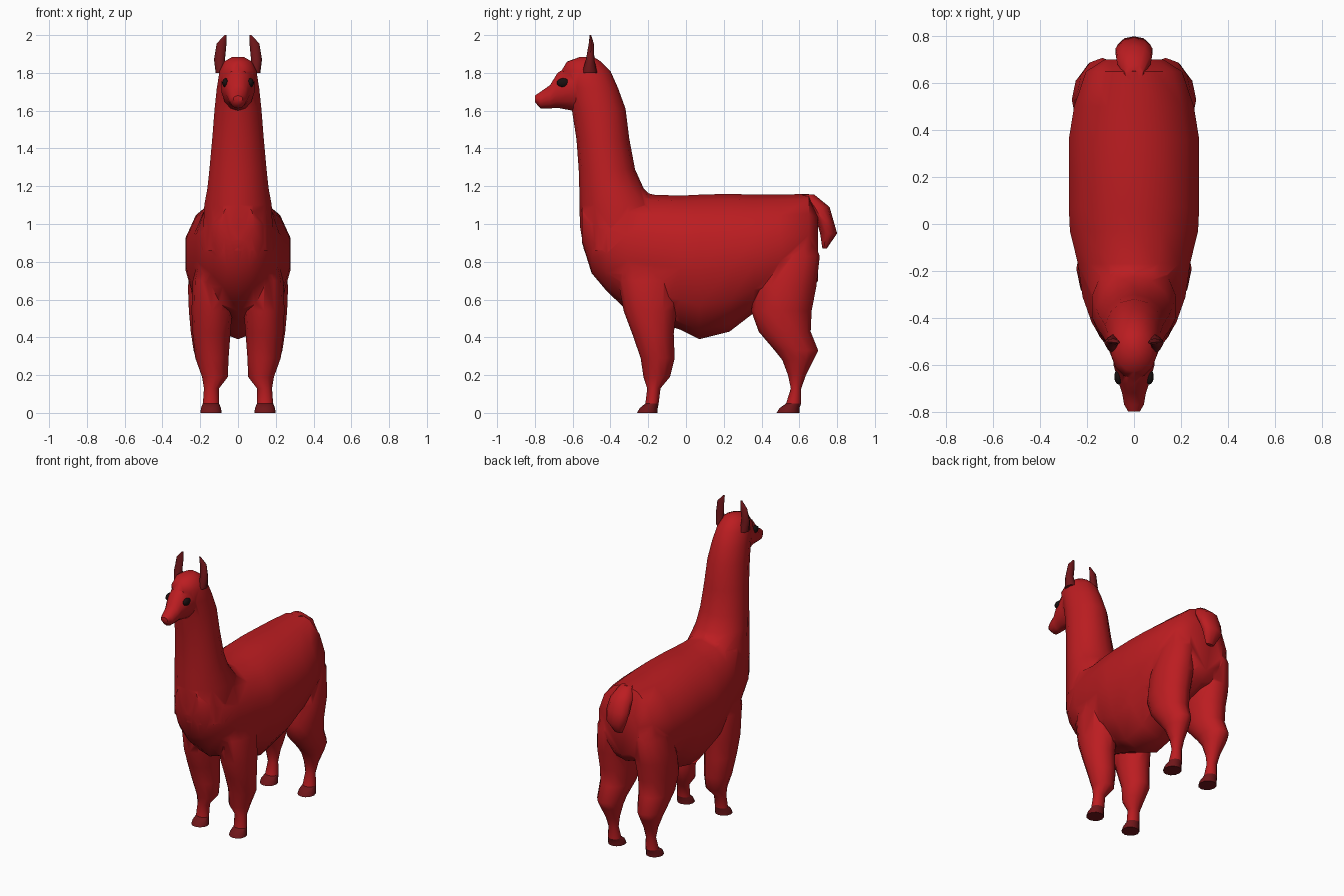
import bpy, bmesh, math


def material(name, rgb):
    m = bpy.data.materials.new(name)
    m.diffuse_color = (*rgb, 1)
    return m


RED = material("red wool", (0.5, 0.012, 0.015))
DARK = material("dark red", (0.16, 0.008, 0.01))
BLACK = material("black", (0.01, 0.005, 0.005))


def smooth(ob, angle=50):
    bpy.ops.object.select_all(action='DESELECT')
    ob.select_set(True)
    bpy.context.view_layer.objects.active = ob
    bpy.ops.object.shade_smooth_by_angle(angle=math.radians(angle))


def loft(name, axis, rows, mat, sides=14):
    """Closed skin over rings: (position, low, high, centre x, half width, [widest level])."""
    bm = bmesh.new()
    rings = []
    for t, lo, hi, cx, w, *mid in rows:
        m = mid[0] if mid else (lo + hi) / 2
        ring = []
        for i in range(sides):
            a = 2 * math.pi * i / sides + math.pi / 2
            s = math.sin(a)
            v = m + s * ((hi - m) if s > 0 else (m - lo))
            x = cx + w * math.cos(a)
            ring.append(bm.verts.new((x, v, t) if axis == 'z' else (x, t, v)))
        rings.append(ring)
    for r0, r1 in zip(rings, rings[1:]):
        for i in range(sides):
            j = (i + 1) % sides
            bm.faces.new((r0[i], r0[j], r1[j], r1[i]))
    bm.faces.new(rings[0])
    bm.faces.new(rings[-1])
    bmesh.ops.recalc_face_normals(bm, faces=bm.faces)
    me = bpy.data.meshes.new(name)
    bm.to_mesh(me)
    bm.free()
    me.materials.append(mat)
    ob = bpy.data.objects.new(name, me)
    bpy.context.collection.objects.link(ob)
    return ob


def unite(target, other):
    bpy.context.view_layer.objects.active = target
    mod = target.modifiers.new("union", 'BOOLEAN')
    mod.operation, mod.solver, mod.object = 'UNION', 'EXACT', other
    bpy.ops.object.modifier_apply(modifier=mod.name)
    bpy.data.objects.remove(other)


# torso: chest to rump
body = loft("body", 'y', [
    (-0.55, 0.90, 1.12, 0, 0.09, 1.0), (-0.50, 0.74, 1.17, 0, 0.135, 0.95),
    (-0.42, 0.645, 1.19, 0, 0.185, 0.9), (-0.31, 0.54, 1.19, 0, 0.225, 0.88),
    (-0.17, 0.49, 1.155, 0, 0.245, 0.87), (-0.03, 0.44, 1.15, 0, 0.28, 0.86),
    (0.07, 0.39, 1.155, 0, 0.285, 0.86), (0.23, 0.43, 1.16, 0, 0.285, 0.86),
    (0.36, 0.53, 1.155, 0, 0.285, 0.86), (0.50, 0.58, 1.155, 0, 0.262, 0.87),
    (0.65, 0.64, 1.16, 0, 0.21, 0.88), (0.70, 0.70, 1.05, 0, 0.13, 0.88)], RED)

# neck and crown of the head
unite(body, loft("neck", 'z', [
    (z, a, b, 0, w) for z, a, b, w in (
        (0.86, -0.54, -0.20, 0.19), (0.98, -0.56, -0.14, 0.188),
        (1.10, -0.565, -0.14, 0.183), (1.19, -0.565, -0.225, 0.166),
        (1.29, -0.568, -0.27, 0.155), (1.45, -0.58, -0.30, 0.14),
        (1.61, -0.605, -0.32, 0.127), (1.72, -0.63, -0.36, 0.115),
        (1.81, -0.66, -0.40, 0.10), (1.86, -0.63, -0.45, 0.075),
        (1.885, -0.56, -0.49, 0.03))], RED))

# muzzle and face
unite(body, loft("muzzle", 'y', [
    (y, a, b, 0, w) for y, a, b, w in (
        (-0.80, 1.645, 1.68, 0.025), (-0.77, 1.612, 1.70, 0.043),
        (-0.72, 1.612, 1.735, 0.052), (-0.68, 1.615, 1.80, 0.066),
        (-0.60, 1.60, 1.85, 0.09), (-0.50, 1.62, 1.86, 0.09))], DARK))

FRONT = ((0.86, -0.36, -0.08, 0.13, 0.07), (0.70, -0.36, -0.04, 0.14, 0.10),
         (0.54, -0.33, -0.05, 0.138, 0.108), (0.42, -0.285, -0.065, 0.14, 0.10),
         (0.29, -0.24, -0.06, 0.138, 0.088), (0.19, -0.225, -0.085, 0.122, 0.068),
         (0.13, -0.205, -0.135, 0.14, 0.04), (0.05, -0.215, -0.145, 0.143, 0.043))
HIND = ((0.95, 0.45, 0.66, 0.13, 0.07), (0.83, 0.42, 0.708, 0.135, 0.105),
        (0.67, 0.37, 0.69, 0.143, 0.122), (0.54, 0.345, 0.665, 0.145, 0.115),
        (0.43, 0.385, 0.66, 0.145, 0.105), (0.33, 0.47, 0.70, 0.152, 0.083),
        (0.28, 0.51, 0.675, 0.15, 0.07), (0.20, 0.54, 0.635, 0.145, 0.045),
        (0.13, 0.555, 0.61, 0.142, 0.034), (0.05, 0.53, 0.61, 0.142, 0.042))
EAR = ((1.80, -0.55, -0.47, 0.088, 0.03), (1.87, -0.53, -0.485, 0.098, 0.029),
       (1.955, -0.515, -0.488, 0.087, 0.026), (2.0, -0.51, -0.502, 0.066, 0.006))


def mirrored(rows, s):
    return [(t, a, b, s * c, w) for t, a, b, c, w in rows]


for side, s in (("right", 1), ("left", -1)):
    # legs with separate feet
    for place, rows, toe, heel in (("front", FRONT, -0.26, -0.15), ("hind", HIND, 0.48, 0.60)):
        unite(body, loft("leg", 'z', mirrored(rows, s), RED, 12))
        t, a, b, c, w = rows[-1]
        foot = ((0.0, toe, heel, 0.143, 0.056), (0.025, toe + 0.015, heel, 0.143, 0.053), (t, a, b, c, w))
        smooth(loft(f"{place}_foot_{side}", 'z', mirrored(foot, s), DARK, 12))
    # ears
    smooth(loft(f"ear_{side}", 'z', mirrored(EAR, s), DARK, 8))
    # eyes
    bpy.ops.mesh.primitive_uv_sphere_add(segments=12, ring_count=8, radius=1,
                                         location=(s * 0.066, -0.65, 1.748))
    eye = bpy.context.object
    eye.name = f"eye_{side}"
    eye.scale = (0.018, 0.034, 0.024)
    eye.data.materials.append(BLACK)
    smooth(eye)

# hanging tail
smooth(loft("tail", 'z', [
    (z, a, b, 0, w) for z, a, b, w in (
        (1.155, 0.61, 0.68, 0.04), (1.09, 0.64, 0.76, 0.075),
        (1.02, 0.69, 0.78, 0.082), (0.95, 0.71, 0.80, 0.07),
        (0.87, 0.722, 0.745, 0.03))], RED, 10))

smooth(body)
